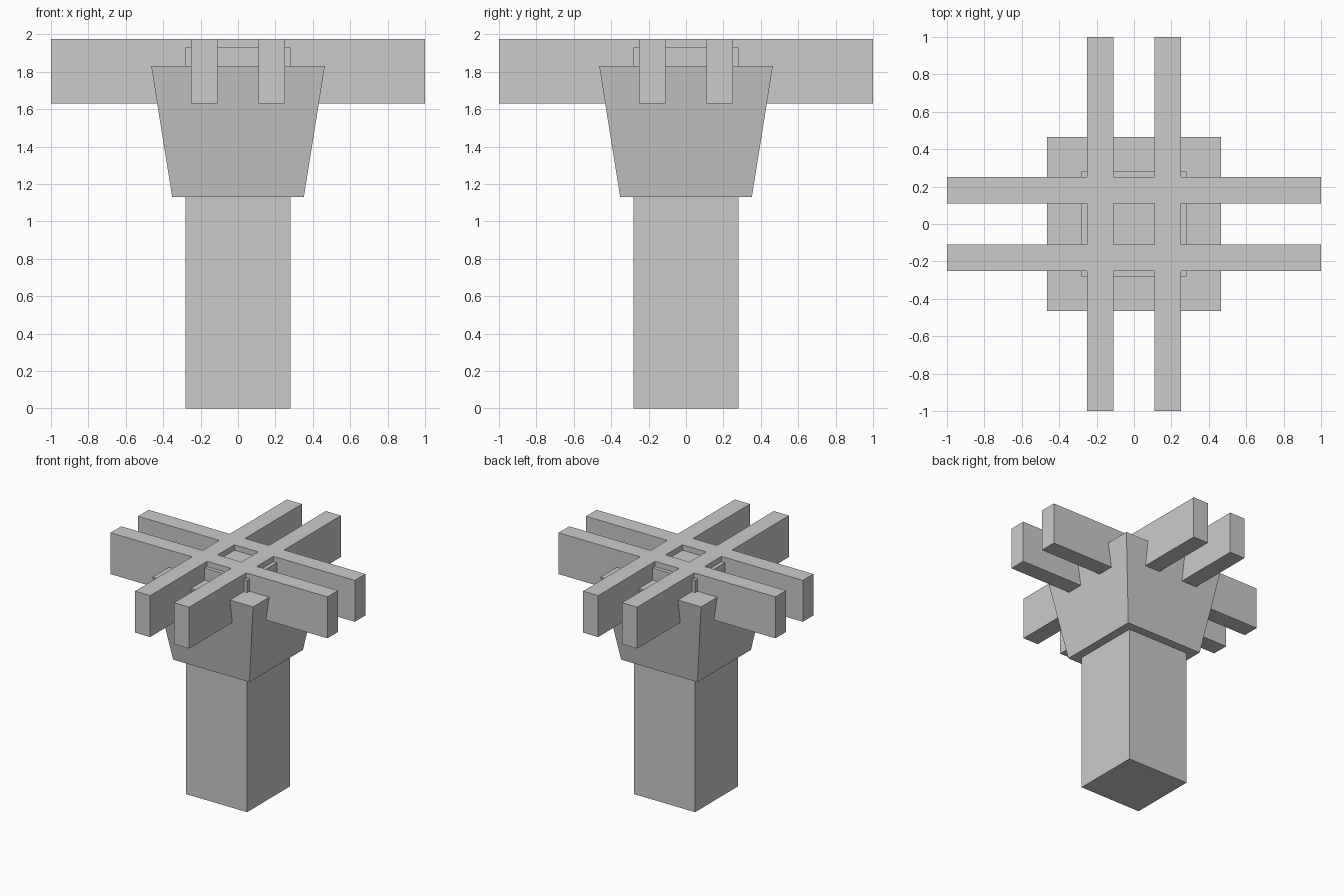
import bpy
import bmesh

if "Cube" in bpy.data.objects:
    bpy.data.objects.remove(bpy.data.objects["Cube"])


def tapered_block(name, z0, z1, bottom, top, centre=(0, 0)):
    """Box from z0 to z1 with (x, y) half sizes at the bottom and top."""
    bm = bmesh.new()
    bmesh.ops.create_cube(bm, size=2)
    for v in bm.verts:
        half = top if v.co.z > 0 else bottom
        v.co.x = centre[0] + v.co.x * half[0]
        v.co.y = centre[1] + v.co.y * half[1]
        v.co.z = z1 if v.co.z > 0 else z0
    mesh = bpy.data.meshes.new(name)
    bm.to_mesh(mesh)
    bm.free()
    obj = bpy.data.objects.new(name, mesh)
    bpy.context.collection.objects.link(obj)
    return obj


# Square post, running up through the capital
tapered_block("post", 0, 1.93, (0.281, 0.281), (0.281, 0.281))

# Flared capital
tapered_block("capital", 1.13, 1.83, (0.352, 0.352), (0.464, 0.464))

# Two pairs of crossing beams with flush tops
for label, s in (("a", -1), ("b", 1)):
    offset = s * 0.18
    tapered_block("beam_x_" + label, 1.63, 1.975, (1, 0.07), (1, 0.07), (0, offset))
    tapered_block("beam_y_" + label, 1.63, 1.975, (0.07, 1), (0.07, 1), (offset, 0))
